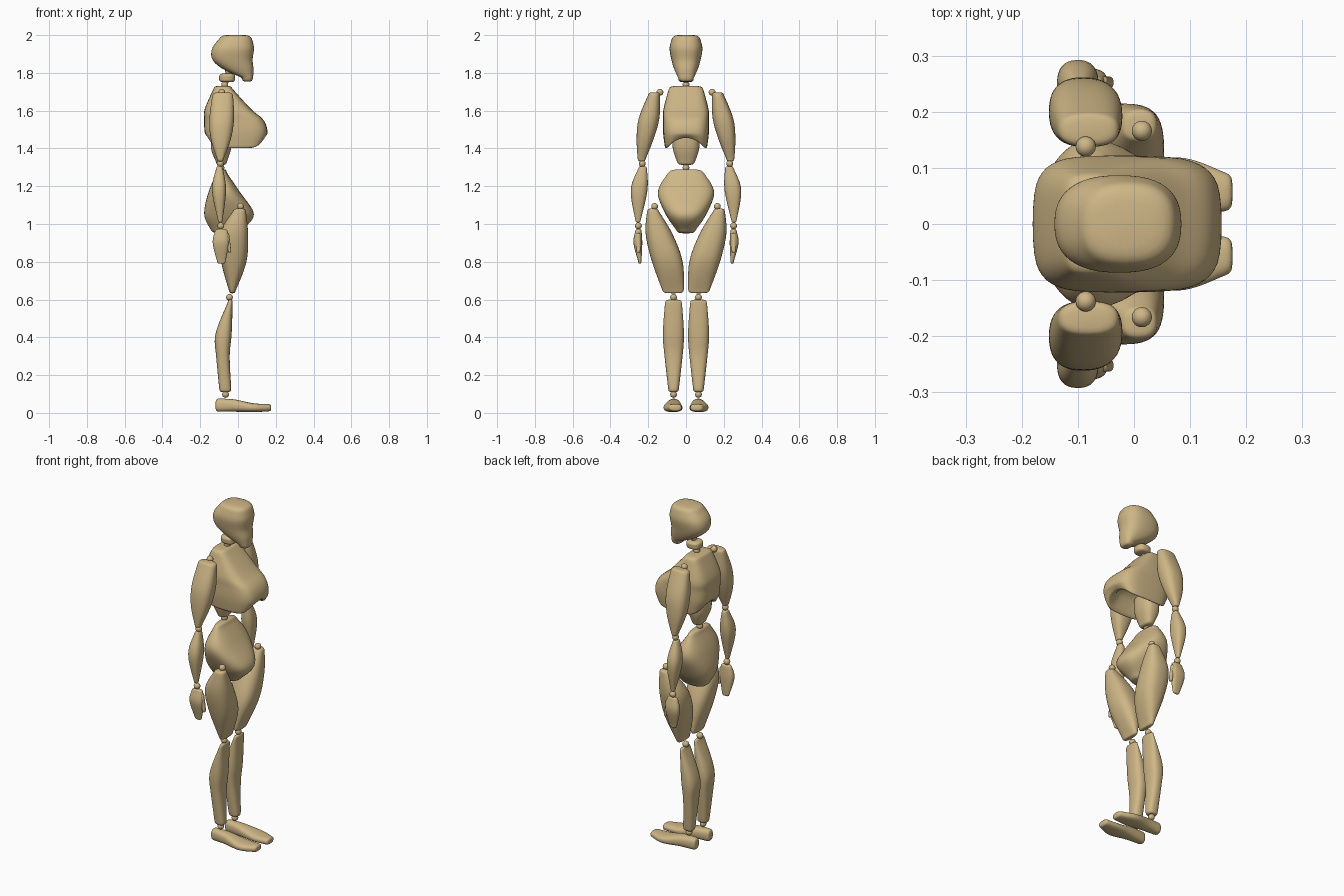
import bpy, bmesh, math

if "Cube" in bpy.data.objects:
    bpy.data.objects.remove(bpy.data.objects["Cube"])

mat = bpy.data.materials.new("tan_wood")
mat.diffuse_color = (0.62, 0.47, 0.24, 1)
mat.use_nodes = True
mat.node_tree.nodes["Principled BSDF"].inputs["Base Color"].default_value = mat.diffuse_color
SIDES, STEPS = 24, 4


def finish(bm, name, subdiv=True):
    bmesh.ops.recalc_face_normals(bm, faces=bm.faces)
    me = bpy.data.meshes.new(name)
    bm.to_mesh(me)
    bm.free()
    me.materials.append(mat)
    for p in me.polygons:
        p.use_smooth = True
    ob = bpy.data.objects.new(name, me)
    bpy.context.collection.objects.link(ob)
    if subdiv:
        m = ob.modifiers.new("smooth", "SUBSURF")
        m.levels = m.render_levels = 1


def spline(keys):
    """Smooth curve through the key sections."""
    out = []
    k = [keys[0]] + keys + [keys[-1]]
    for i in range(1, len(k) - 2):
        for s in range(STEPS):
            u = s / STEPS
            out.append([b + .5 * u * (c - a + u * (2*a - 5*b + 4*c - d + u * (3*(b - c) + d - a)))
                        for a, b, c, d in zip(*k[i - 1:i + 3])])
    return out + [list(keys[-1])]


def cap_rings(sec, direction, rule):
    """Shrunken copies of an end section: (scale, offset outwards)."""
    t, a0, a1, b0, b1 = sec
    a, b, ra, rb = (a0 + a1) / 2, (b0 + b1) / 2, (a1 - a0) / 2, (b1 - b0) / 2
    return [[t + direction * d, a - s*ra, a + s*ra, b - s*rb, b + s*rb] for s, d in rule]


def body(name, keys, cap=.012, power=2.5, axis="z", side=1, warp=None, hollow=None):
    """Loft of key sections: (t, x0, x1, half width) or (t, a0, a1, b0, b1)."""
    keys = [k if len(k) == 5 else (*k[:3], -k[3], k[3]) for k in keys]
    rings = spline(keys)
    d = 1 if keys[-1][0] > keys[0][0] else -1
    dome = [(.9, cap * .65), (.6, cap)]
    rings = (cap_rings(keys[0], -d, dome)[::-1] + rings
             + cap_rings(keys[-1], d, hollow or dome))
    bm = bmesh.new()
    loops = []
    for t, a0, a1, b0, b1 in rings:
        loop = []
        for i in range(SIDES):
            ang = math.tau * i / SIDES
            c, s = [math.copysign(abs(v) ** (2 / power), v) for v in (math.cos(ang), math.sin(ang))]
            a, b = (a0 + a1 + (a1 - a0) * c) / 2, (b0 + b1 + (b1 - b0) * s) / 2
            x, y, z = (a, b, t) if axis == "z" else (t, a, b)
            loop.append(bm.verts.new((x, y * side, warp(y, z) if warp else z)))
        loops.append(loop)
    for p, q in zip(loops, loops[1:]):
        for i in range(SIDES):
            j = (i + 1) % SIDES
            bm.faces.new((p[i], p[j], q[j], q[i]))
    bm.faces.new(loops[0])
    bm.faces.new(loops[-1])
    finish(bm, name)


def ball(name, x, y, z):
    bm = bmesh.new()
    bmesh.ops.create_uvsphere(bm, u_segments=24, v_segments=14, radius=.018)
    bmesh.ops.translate(bm, verts=bm.verts, vec=(x, y, z))
    finish(bm, name, False)


def arch(y, z):
    """Raise the middle of the rib cage's lower rim."""
    w = max(0, min(1, (1.48 - z) / .085))
    return z + .065 * w * max(0, 1 - (y / .1) ** 2)


# Head and neck
body("head", [(1.775, .02, .08, .042), (1.82, -.08, .083, .063), (1.87, -.137, .078, .078),
              (1.93, -.138, .086, .088), (1.98, -.1, .075, .076)], cap=.022)
body("neck", [(1.762, -.1, -.015, .04), (1.785, -.1, -.014, .042)])
ball("upper_neck_joint", -.05, 0, 1.808)
ball("lower_neck_joint", -.07, 0, 1.738)

# Torso: rib cage with arched hollow underside, abdomen, pelvis
body("chest", [(1.72, -.128, -.032, .09), (1.61, -.177, .068, .12), (1.55, -.18, .137, .122),
               (1.48, -.177, .158, .122), (1.405, -.155, .135, .112)],
     power=3.6, warp=arch, hollow=[(.92, .01), (.75, -.02), (.5, -.12)])
body("abdomen", [(1.48, -.14, -.03, .07), (1.4, -.144, -.036, .071), (1.33, -.117, -.058, .048)],
     cap=.018)
ball("waist_joint", -.09, 0, 1.298)
body("pelvis", [(1.27, -.112, -.058, .095), (1.17, -.157, .01, .152), (1.05, -.181, .088, .108),
                (.97, -.145, .02, .053)], cap=.02)

# Limbs and their joints, mirrored to both sides
for side, tag in ((1, "left_"), (-1, "right_")):
    body(tag + "thigh", [(1.07, -.025, .042, .145, .206), (.95, -.097, .054, .072, .215),
                         (.8, -.09, .046, .016, .181), (.645, -.047, -.013, .011, .124)], side=side)
    body(tag + "shin", [(.588, -.053, -.028, .022, .111), (.42, -.12, -.033, .01, .123),
                        (.3, -.116, -.044, .018, .114), (.122, -.099, -.035, .038, .094)], side=side)
    body(tag + "foot", [(-.105, .038, .092, .006, .076), (-.02, .028, .102, .006, .072),
                        (.08, .018, .12, .004, .051), (.162, .022, .092, .008, .047)],
         axis="x", cap=.014, side=side)
    body(tag + "upper_arm", [(1.685, -.136, -.026, .137, .2), (1.56, -.152, -.02, .14, .251),
                             (1.45, -.145, -.037, .171, .262), (1.343, -.111, -.076, .214, .256)],
         side=side)
    body(tag + "forearm", [(1.295, -.115, -.08, .207, .252), (1.18, -.139, -.062, .203, .294),
                           (1.02, -.106, -.082, .24, .268)], side=side)
    body(tag + "hand", [(.962, -.122, -.055, .235, .268), (.9, -.135, -.047, .231, .279),
                        (.802, -.111, -.066, .236, .253)], side=side)
    body(tag + "thumb", [(.94, -.07, -.046, .241, .264), (.86, -.053, -.036, .241, .263)], side=side)
    for name, x, y, z in (("shoulder", -.086, .138, 1.697), ("elbow", -.094, .232, 1.32),
                          ("wrist", -.091, .252, .99), ("hip", .014, .166, 1.093),
                          ("knee", -.045, .066, .612), ("ankle", -.066, .066, .098)):
        ball(tag + name + "_joint", x, y * side, z)
